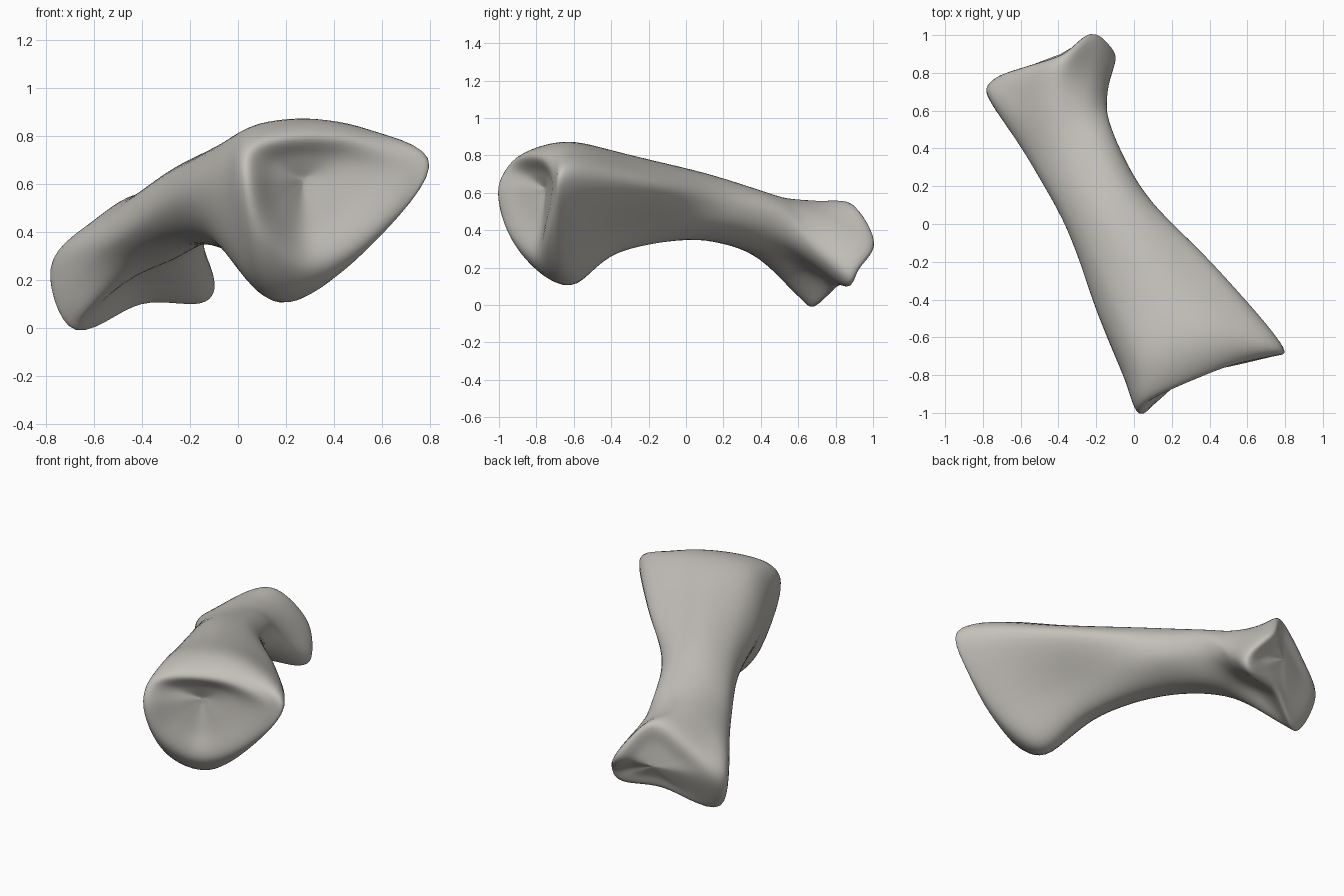
import bpy
import bmesh
from math import cos, sin, radians, pi
from mathutils import Vector

default_cube = bpy.data.objects.get("Cube")
if default_cube:
    bpy.data.objects.remove(default_cube, do_unlink=True)

SIDES = 8
STEPS = 7


def ring(*coords):
    """Turn a flat run of coordinates into cross-section points."""
    return [Vector(coords[i:i + 3]) for i in range(0, len(coords), 3)]


def oval(centre, half_width, half_height, tilt):
    """Tilted oval cross-section standing square to the shaft."""
    t = radians(tilt)
    across = Vector((.9 * cos(t), .44 * cos(t), sin(t)))
    upward = Vector((-.9 * sin(t), -.44 * sin(t), cos(t)))
    angles = [2 * pi * k / SIDES for k in range(SIDES)]
    return [Vector(centre) + across * cos(a) * half_width + upward * sin(a) * half_height
            for a in angles]


def inset(rim, centre, amount):
    """Shrink a rim toward a centre."""
    return [p.lerp(Vector(centre), amount) for p in rim]


def spline(a, b, c, d, t):
    """Smooth curve that passes through b and c."""
    return (b * 2 + (c - a) * t + (a * 2 - b * 5 + c * 4 - d) * t ** 2
            + (b * 3 - a - c * 3 + d) * t ** 3) / 2


def smooth_loop(points):
    n = len(points)
    return [spline(points[i - 1], points[i], points[(i + 1) % n], points[(i + 2) % n], s / STEPS)
            for i in range(n) for s in range(STEPS)]


def smooth_loft(rings):
    """Fill in extra rings along the length."""
    result = []
    last = len(rings) - 1
    for i in range(last):
        group = [rings[max(i - 1, 0)], rings[i], rings[i + 1], rings[min(i + 2, last)]]
        for s in range(STEPS):
            result.append([spline(*pts, s / STEPS) for pts in zip(*group)])
    result.append(rings[last])
    return result


# Front end: rim of the hollow, then the broad flared body behind it
front_rim = ring(.74, -.7, .65, .53, -.74, .78, .27, -.84, .81, .06, -.94, .76,
                 .03, -1.01, .61, .1, -.95, .38, .29, -.8, .23, .56, -.74, .38)
flare = ring(.785, -.63, .68, .53, -.58, .83, .25, -.64, .875, .01, -.74, .81,
             -.06, -.8, .58, .03, -.76, .23, .2, -.61, .1, .46, -.62, .29)
neck = ring(.41, -.2, .63, .31, -.26, .75, .1, -.33, .81, -.1, -.45, .75,
            -.2, -.46, .57, -.12, -.42, .38, .07, -.36, .28, .24, -.31, .42)

# Back end: two lower lobes with a ridge on top
back_neck = ring(-.14, .7, .33, -.23, .7, .49, -.41, .67, .56, -.6, .6, .45,
                 -.755, .64, .29, -.67, .6, .04, -.45, .62, .2, -.2, .71, .21)
back_rim = ring(-.1, .91, .19, -.21, 1, .35, -.38, .88, .55, -.62, .8, .4,
                -.765, .75, .22, -.66, .68, -.01, -.4, .8, .1, -.15, .87, .1)

dish = (.27, -.75, .62)
cap = (-.39, .9, .27)

sections = [
    [Vector(dish)] * SIDES,
    inset(front_rim, dish, .5),
    front_rim,
    flare,
    neck,
    oval((-.15, .07, .53), .23, .18, 12),
    oval((-.33, .41, .43), .24, .16, 18),
    back_neck,
    back_rim,
    inset(back_rim, cap, .5),
    [Vector(cap)] * SIDES,
]

# Skin the smoothed cross-sections into one closed surface
bm = bmesh.new()
loops = [[bm.verts.new(p) for p in loop]
         for loop in smooth_loft([smooth_loop(s) for s in sections])]
for lower, upper in zip(loops, loops[1:]):
    for i in range(len(lower)):
        bm.faces.new((lower[i - 1], lower[i], upper[i], upper[i - 1]))
bmesh.ops.remove_doubles(bm, verts=bm.verts, dist=.0005)
bmesh.ops.recalc_face_normals(bm, faces=bm.faces)
for face in bm.faces:
    face.smooth = True
mesh = bpy.data.meshes.new("bone")
bm.to_mesh(mesh)
bm.free()
bone = bpy.data.objects.new("bone", mesh)
bpy.context.collection.objects.link(bone)

# Gentle relaxing of the surface
relax = bone.modifiers.new("relax", "SMOOTH")
relax.factor = .5
relax.iterations = 6

# Single warm grey colour
colour = (.55, .53, .49, 1)
material = bpy.data.materials.new("warm grey")
material.use_nodes = True
material.diffuse_color = colour
shader = next(n for n in material.node_tree.nodes if n.type == "BSDF_PRINCIPLED")
shader.inputs["Base Color"].default_value = colour
shader.inputs["Roughness"].default_value = .7
mesh.materials.append(material)
